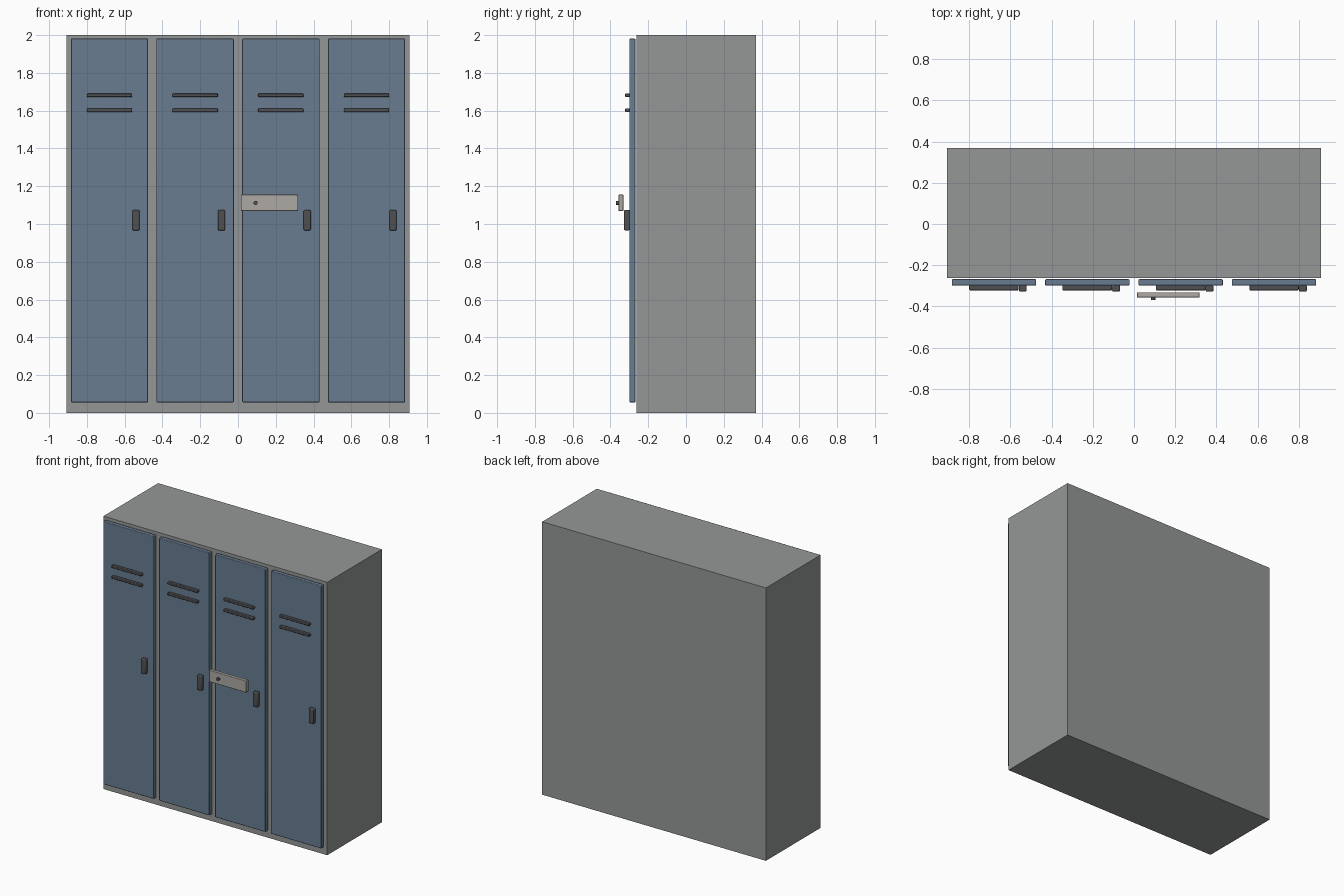
import bpy, math

if "Cube" in bpy.data.objects:
    bpy.data.objects.remove(bpy.data.objects["Cube"])

def material(name, rgb):
    m = bpy.data.materials.new(name)
    m.diffuse_color = (*rgb, 1)
    m.use_nodes = True
    m.node_tree.nodes["Principled BSDF"].inputs["Base Color"].default_value = m.diffuse_color
    return m

GREY = material("cabinet_grey", (0.30, 0.31, 0.31))
BLUE = material("door_blue", (0.14, 0.20, 0.28))
DARK = material("dark_metal", (0.08, 0.08, 0.085))
PALE = material("plate_metal", (0.42, 0.40, 0.37))

def finish(ob, name, mat, bevel=0):
    ob.name = name
    ob.data.materials.append(mat)
    if bevel:
        mod = ob.modifiers.new("bevel", "BEVEL")
        mod.width, mod.segments = bevel, 2
    bpy.ops.object.shade_smooth_by_angle(angle=math.radians(40))
    return ob

def box(name, x, y, z, mat, bevel=0):
    """Box from (min, max) ranges on each axis."""
    bpy.ops.mesh.primitive_cube_add(size=1, location=[sum(r) / 2 for r in (x, y, z)])
    ob = bpy.context.object
    ob.scale = [r[1] - r[0] for r in (x, y, z)]
    bpy.ops.object.transform_apply(location=False, rotation=False, scale=True)
    return finish(ob, name, mat, bevel)

def span(c, w):
    return (c - w / 2, c + w / 2)

# Cabinet body
box("cabinet_body", (-0.907, 0.907), (-0.262, 0.37), (0, 2), GREY)

# Four doors, each with two vent louvres and a handle
for i in range(4):
    cx = (i - 1.5) * 0.4535
    n = i + 1
    box(f"door_{n}", span(cx, 0.409), (-0.299, -0.268), (0.056, 1.981), BLUE, 0.004)
    for j, z in enumerate((1.681, 1.602)):
        box(f"vent_{n}_{j + 1}", span(cx, 0.24), (-0.322, -0.297), span(z, 0.018), DARK, 0.004)
    box(f"handle_{n}", span(cx + 0.14, 0.038), (-0.328, -0.297), span(1.02, 0.108), DARK, 0.006)

# Name plate standing in front of the third door
box("name_plate", (0.015, 0.318), (-0.357, -0.332), (1.069, 1.155), PALE, 0.003)

# Plate bolt
bpy.ops.mesh.primitive_cylinder_add(vertices=16, radius=0.011, depth=0.016,
                                    location=(0.093, -0.362, 1.112),
                                    rotation=(math.pi / 2, 0, 0))
finish(bpy.context.object, "plate_bolt", DARK)
